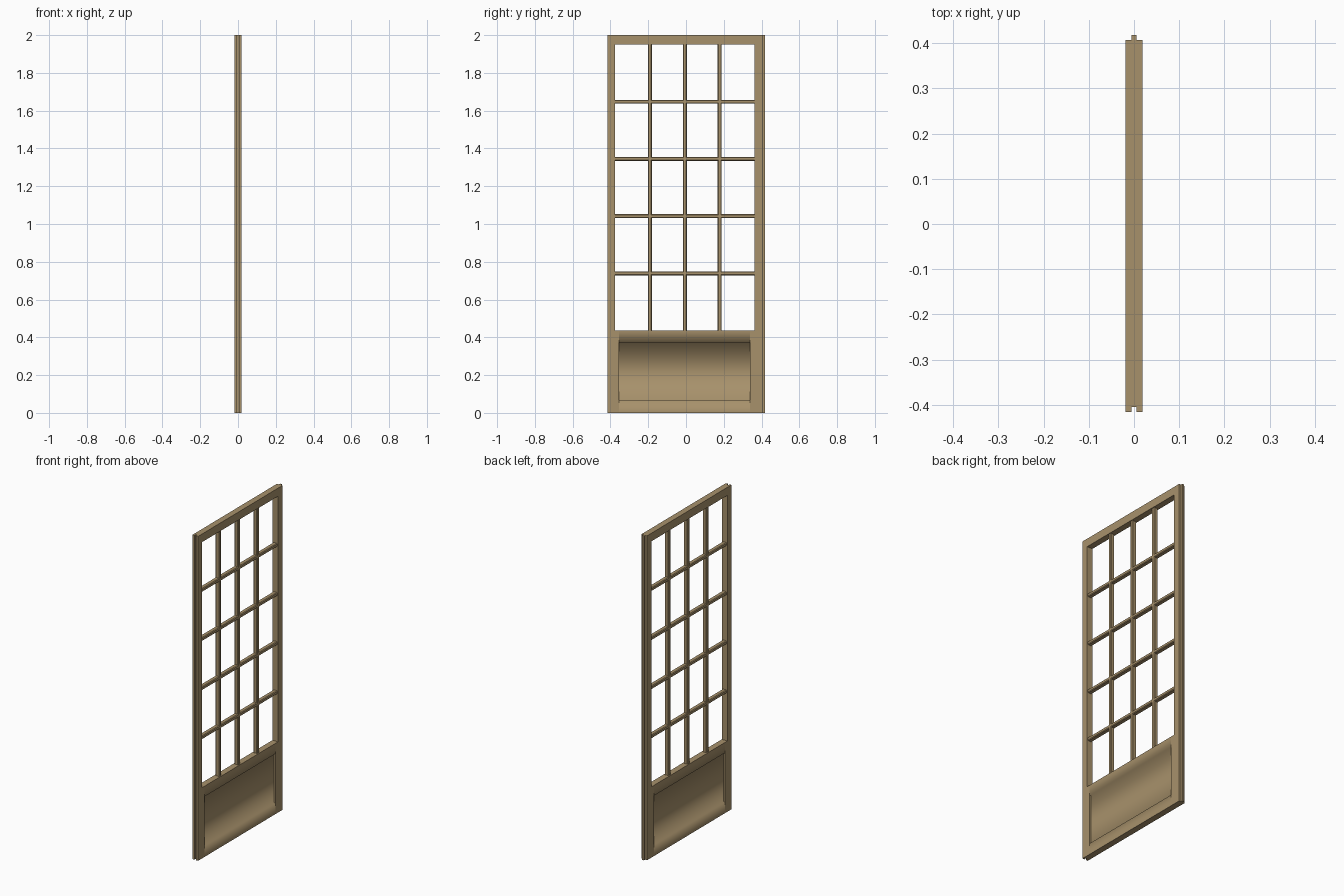
import bpy, bmesh
from mathutils import Vector

if "Cube" in bpy.data.objects:
    bpy.data.objects.remove(bpy.data.objects["Cube"])

wood = bpy.data.materials.new("light_wood")
wood.diffuse_color = (0.39, 0.285, 0.148, 1)
wood.use_nodes = True
wood.node_tree.nodes["Principled BSDF"].inputs["Base Color"].default_value = wood.diffuse_color

D = 0.019                      # half thickness of the door
Y0, Y1 = -0.376, 0.363         # glazed opening, across
Z0, Z1 = 0.436, 1.95           # glazed opening, height
P0, P1 = -0.354, 0.338         # sunk panel, across
Q0, Q1 = 0.068, 0.372          # sunk panel, height


def prism(name, profile, to3d, a, b):
    """Extrude a closed 2D profile between a and b; to3d(u, v, w) places points."""
    bm = bmesh.new()
    ends = [[bm.verts.new(to3d(u, v, w)) for u, v in profile] for w in (a, b)]
    n = len(profile)
    for i in range(n):
        j = (i + 1) % n
        bm.faces.new((ends[0][i], ends[0][j], ends[1][j], ends[1][i]))
    bm.faces.new(ends[0][::-1])
    bm.faces.new(ends[1])
    bmesh.ops.recalc_face_normals(bm, faces=bm.faces)
    me = bpy.data.meshes.new(name)
    bm.to_mesh(me)
    bm.free()
    me.materials.append(wood)
    ob = bpy.data.objects.new(name, me)
    bpy.context.collection.objects.link(ob)
    return ob


def upright(u, v, w):          # profile (x, y) swept along z
    return Vector((u, v, w))


def across(u, v, w):           # profile (x, z) swept along y
    return Vector((u, w, v))


def rect(u, v0, v1):
    return [(-u, v0), (u, v0), (u, v1), (-u, v1)]


def bar(c, half=0.0105, depth=0.014, ch=0.004):
    """Chamfered glazing bar section centred on c."""
    return [(-depth, c - half + ch), (-depth + ch, c - half), (depth - ch, c - half),
            (depth, c - half + ch), (depth, c + half - ch), (depth - ch, c + half),
            (-depth + ch, c + half), (-depth, c + half - ch)]


# Stiles: groove along one edge, tongue along the other
T = 0.006
prism("grooved_stile", [(-D, Y0), (-D, -0.416), (-T, -0.416), (-T, -0.404),
                        (T, -0.404), (T, -0.416), (D, -0.416), (D, Y0)], upright, 0, 2)
prism("tongued_stile", [(-D, Y1), (-D, 0.407), (-T, 0.407), (-T, 0.418),
                        (T, 0.418), (T, 0.407), (D, 0.407), (D, Y1)], upright, 0, 2)

# Top rail and the cheeks beside the sunk panel
prism("top_rail", rect(D, Z1, 2), across, Y0, Y1)
prism("panel_cheek_left", rect(D, Y0, P0), upright, 0, Z0)
prism("panel_cheek_right", rect(D, P1, Y1), upright, 0, Z0)

# Lower panel with both rails, sunk on both faces
S = 0.009
panel = prism("lower_panel", [(D, 0), (D, Q0), (S, Q0), (S, Q1), (D, Q1), (D, Z0),
                              (-D, Z0), (-D, Q1), (-S, Q1), (-S, Q0), (-D, Q0), (-D, 0)],
              across, P0, P1)
# Soft shading over the recess edges, sharp on the outer edges
me = panel.data
me.shade_smooth()
for e in me.edges:
    a, b = (me.vertices[i].co for i in e.vertices)
    soft = abs(a.z - b.z) < 1e-5 and abs(a.x - b.x) < 1e-5 and 0.01 < a.z < Z0 - 0.01
    e.use_edge_sharp = not soft

# Glazing bars: 4 columns by 5 rows
for i in range(1, 4):
    prism(f"vertical_bar_{i}", bar(Y0 + (Y1 - Y0) * i / 4), upright, Z0, Z1)
for i in range(1, 5):
    prism(f"horizontal_bar_{i}", bar(Z0 + (Z1 - Z0) * i / 5), across, Y0, Y1)
